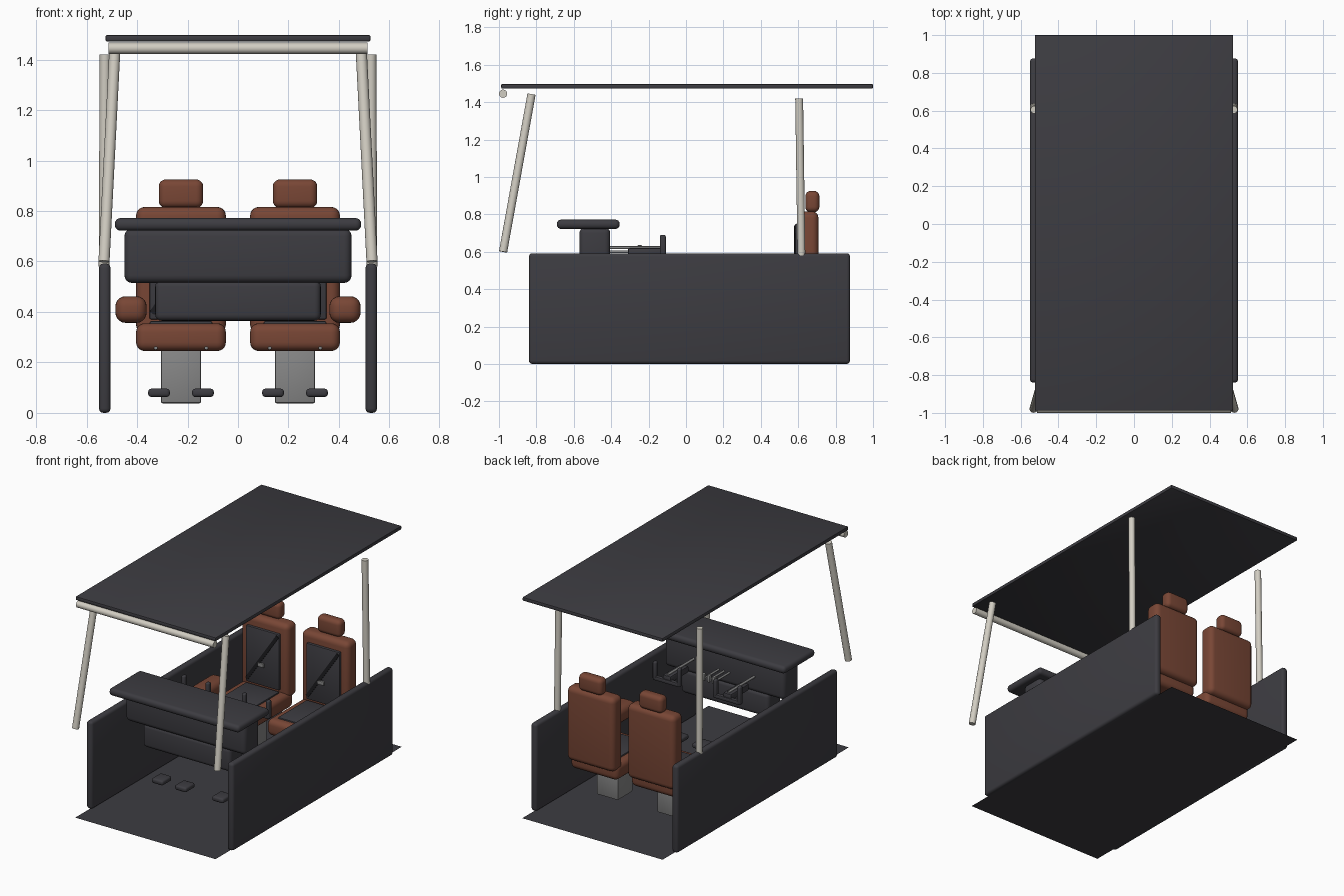
import bpy, math
from mathutils import Vector

if "Cube" in bpy.data.objects:
    bpy.data.objects.remove(bpy.data.objects["Cube"])


def material(name, rgb):
    m = bpy.data.materials.new(name)
    m.diffuse_color = (*rgb, 1)
    m.use_nodes = True
    m.node_tree.nodes["Principled BSDF"].inputs["Base Color"].default_value = m.diffuse_color
    return m


DARK = material("charcoal", (0.046, 0.045, 0.053))
BROWN = material("brown_leather", (0.19, 0.062, 0.036))
CREAM = material("cream_metal", (0.64, 0.61, 0.54))
GREY = material("grey_metal", (0.24, 0.24, 0.24))
BLACK = material("belt_black", (0.012, 0.012, 0.014))


def finish(ob, name, mat):
    ob.name = name
    ob.data.materials.append(mat)
    return ob


def box(name, x, y, z, mat, bevel=0.0, seg=3, rot=(0, 0, 0)):
    """Rounded box from (min, max) ranges on each axis."""
    lo, hi = Vector((x[0], y[0], z[0])), Vector((x[1], y[1], z[1]))
    bpy.ops.mesh.primitive_cube_add(size=1, location=(lo + hi) / 2, rotation=rot)
    ob = bpy.context.object
    ob.scale = hi - lo
    bpy.ops.object.transform_apply(location=False, rotation=False, scale=True)
    if bevel:
        mod = ob.modifiers.new("round", 'BEVEL')
        mod.width, mod.segments = bevel, seg
        bpy.ops.object.modifier_apply(modifier="round")
        bpy.ops.object.shade_smooth_by_angle(angle=math.radians(40))
    return finish(ob, name, mat)


def rod(name, a, b, r, mat, sides=20):
    """Cylinder between two points."""
    a, b = Vector(a), Vector(b)
    bpy.ops.mesh.primitive_cylinder_add(vertices=sides, radius=r, depth=(b - a).length,
                                        location=(a + b) / 2)
    ob = bpy.context.object
    ob.rotation_euler = (b - a).to_track_quat('Z', 'Y').to_euler()
    bpy.ops.object.shade_smooth_by_angle(angle=math.radians(40))
    return finish(ob, name, mat)


# Roof and flat floor sheet
box("roof", (-0.525, 0.525), (-0.988, 1.0), (1.472, 1.497), DARK, 0.006, 2)
bpy.ops.mesh.primitive_plane_add(size=1)
floor = bpy.context.object
floor.scale = (1.05, 1.99, 1)
floor.location = (0, 0.005, 0.001)
finish(floor, "floor", DARK)

# Windscreen top bar
rod("crossbar", (-0.513, -0.978, 1.445), (0.513, -0.978, 1.445), 0.022, CREAM)

# Side walls, pillars and armrests
for side, s in (("left", -1), ("right", 1)):
    box(side + "_wall", sorted((s * 0.505, s * 0.551)), (-0.84, 0.877), (0, 0.592), DARK, 0.018)
    rod(side + "_front_pillar", (s * 0.531, -0.978, 0.6), (s * 0.488, -0.826, 1.442), 0.022, CREAM)
    rod(side + "_rear_pillar", (s * 0.531, 0.617, 0.58), (s * 0.527, 0.605, 1.42), 0.021, CREAM)
    box(side + "_armrest", sorted((s * 0.362, s * 0.486)), (0.0, 0.42), (0.357, 0.462),
        BROWN, 0.04, 5)

# Dashboard
box("dash_top", (-0.488, 0.488), (-0.69, -0.355), (0.722, 0.772), DARK, 0.022, 4)
box("dash_body", (-0.45, 0.45), (-0.57, -0.405), (0.515, 0.73), DARK, 0.03, 4)
box("dash_lower_panel", (-0.328, 0.328), (-0.555, -0.41), (0.365, 0.525), DARK, 0.025, 4)

# Throttle levers between the yokes
for x in (-0.04, 0, 0.04):
    rod("throttle_rod", (x, -0.42, 0.6), (x, -0.25, 0.6), 0.007, GREY, 12)
    box("throttle_knob", (x - 0.011, x + 0.011), (-0.26, -0.235), (0.588, 0.635), GREY, 0.004, 2)

# One crew station per side: seat, belt, pedals and yoke
for side, c in (("left", -0.226), ("right", 0.226)):
    def span(a, b):
        return c + a, c + b

    # Seat
    box(side + "_seat_base", span(-0.08, 0.08), (0.36, 0.52), (0.038, 0.26), GREY, 0.008, 2)
    box(side + "_seat_cushion", span(-0.178, 0.178), (0.23, 0.67), (0.245, 0.355), BROWN, 0.035, 5)
    box(side + "_seat_back", span(-0.178, 0.178), (0.6, 0.708), (0.315, 0.816), BROWN, 0.035, 5)
    box(side + "_headrest", span(-0.088, 0.088), (0.638, 0.713), (0.812, 0.925), BROWN, 0.028, 5)
    box(side + "_cushion_pad", span(-0.125, 0.125), (0.28, 0.59), (0.34, 0.364), DARK, 0.008, 2)
    box(side + "_back_pad", span(-0.125, 0.125), (0.583, 0.615), (0.37, 0.75), DARK, 0.008, 2)
    for x in (-0.1, 0.1):
        rod(side + "_seat_rail", (c + x, 0.225, 0.257), (c + x, 0.65, 0.257), 0.007, GREY, 12)

    # Diagonal belt and buckle
    dx, dz = 0.23, 0.34
    length = math.hypot(dx, dz)
    box(side + "_belt", span(-0.011, 0.011), (0.578, 0.586),
        (0.565 - length / 2, 0.565 + length / 2), BLACK, rot=(0, math.atan2(dx, dz), 0))
    box(side + "_buckle", span(-0.03, 0.015), (0.57, 0.586), (0.5, 0.525), GREY, 0.003, 2)

    # Pedals
    for x in (-0.087, 0.087):
        box(side + "_pedal", span(x - 0.043, x + 0.043), (-0.42, -0.32), (0.063, 0.096), DARK, 0.012)

    # Control yoke
    rod(side + "_yoke_shaft", (c, -0.42, 0.622), (c, -0.13, 0.622), 0.008, GREY, 12)
    box(side + "_yoke_hub", span(-0.03, 0.03), (-0.31, -0.115), (0.575, 0.619), DARK, 0.008, 2)
    box(side + "_yoke_bar", span(-0.1, 0.1), (-0.139, -0.109), (0.565, 0.593), DARK, 0.008, 2)
    for x in (-0.09, 0.09):
        box(side + "_yoke_grip", span(x - 0.013, x + 0.013), (-0.14, -0.108), (0.567, 0.69),
            DARK, 0.009, 3)
